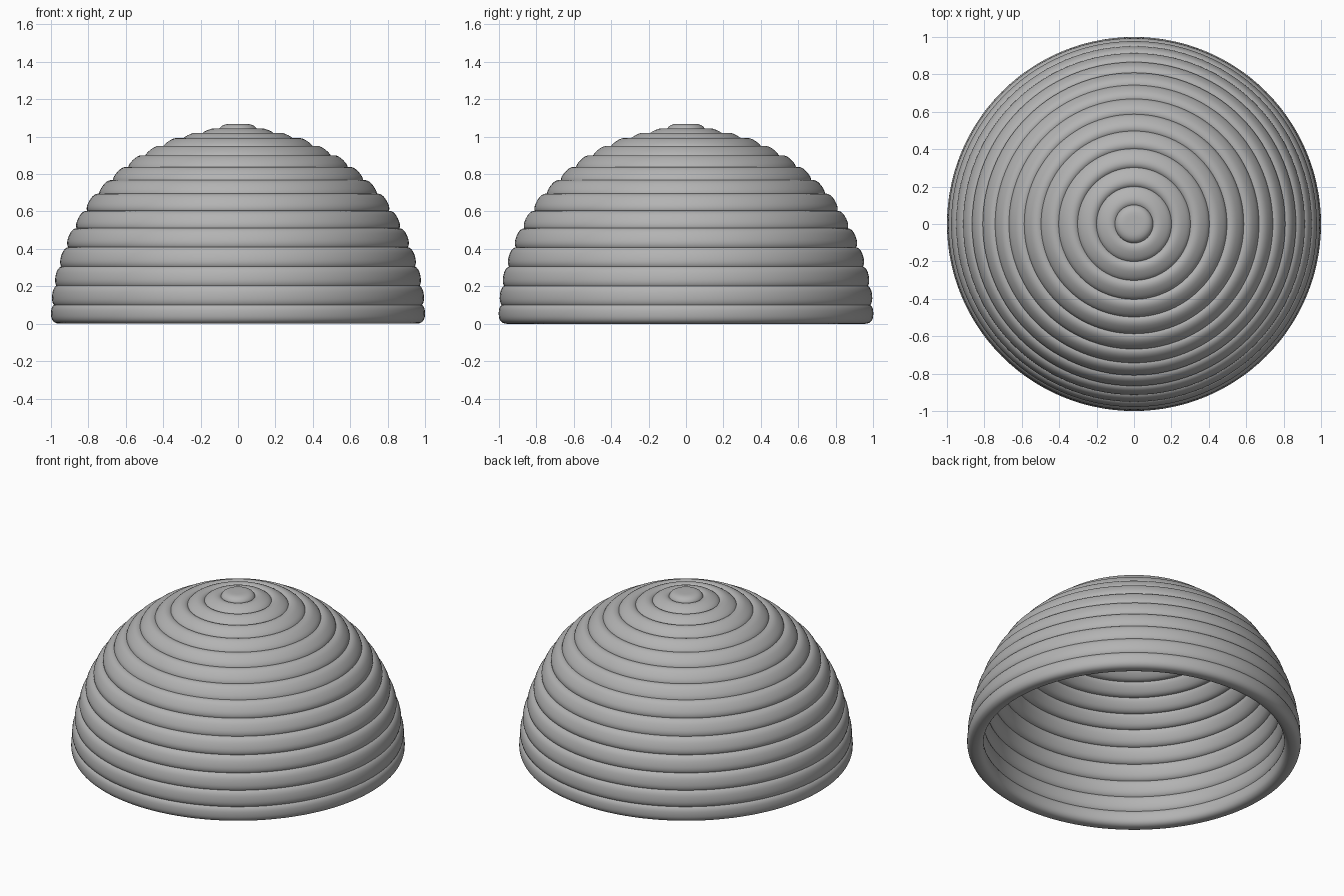
import bpy, bmesh, math

if "Cube" in bpy.data.objects:
    bpy.data.objects.remove(bpy.data.objects["Cube"])

SEG, PRO = 112, 32      # steps around the dome, steps around the cross-section
EXP = 2.5               # squareness of the cushion cross-section

# top height of each stacked course, bottom to top
tops = [0.11, 0.21, 0.309, 0.41, 0.511, 0.604, 0.695, 0.768,
        0.838, 0.90, 0.95, 0.992, 1.02, 1.044, 1.068]

clay = bpy.data.materials.new("grey_clay")
clay.diffuse_color = (0.45, 0.45, 0.45, 1)
clay.use_nodes = True
clay.node_tree.nodes["Principled BSDF"].inputs["Base Color"].default_value = clay.diffuse_color


def soft(v):
    return math.copysign(abs(v) ** (2 / EXP), v)


def cushion(outer, top, half_w, half_h, tilt):
    """Leaning cushion section whose outermost radius and top are as given."""
    c, s = math.cos(tilt), math.sin(tilt)
    pts = []
    for k in range(PRO):
        t = 2 * math.pi * k / PRO
        u, v = half_w * soft(math.cos(t)), half_h * soft(math.sin(t))
        pts.append((u * c - v * s, u * s + v * c))
    dr = outer - max(p[0] for p in pts)
    dz = top - max(p[1] for p in pts)
    return [(r + dr, z + dz) for r, z in pts]


def revolve(profile, name, closed=True):
    bm = bmesh.new()
    rings = []
    for s in range(SEG):
        a = 2 * math.pi * s / SEG
        rings.append([bm.verts.new((r * math.cos(a), r * math.sin(a), z))
                      for r, z in profile])
    n = len(profile)
    for s in range(SEG):
        p, q = rings[s], rings[(s + 1) % SEG]
        for k in range(n if closed else n - 1):
            j = (k + 1) % n
            bm.faces.new((p[k], q[k], q[j], p[j]))
    bmesh.ops.remove_doubles(bm, verts=bm.verts, dist=1e-5)
    bmesh.ops.recalc_face_normals(bm, faces=bm.faces)
    for f in bm.faces:
        f.smooth = True
    me = bpy.data.meshes.new(name)
    bm.to_mesh(me)
    bm.free()
    me.materials.append(clay)
    ob = bpy.data.objects.new(name, me)
    bpy.context.collection.objects.link(ob)


# ring courses following a hemisphere, leaning inwards towards the top
for i, top in enumerate(tops[:-1]):
    phi = math.radians(6 * i)
    half_h = 0.055 if i == 0 else 0.063
    revolve(cushion(math.cos(phi), top, 0.049, half_h, 0.85 * phi),
            f"ring_course_{i + 1}")

# closing cap disc with a sloping edge
rc, zc = math.cos(math.radians(84)) - 0.065, tops[-1] - 0.05
cap = [(0, zc - 0.05)]
for k in range(PRO // 2 + 1):
    t = -math.pi / 2 + 2 * math.pi * k / PRO
    cap.append((rc + 0.065 * soft(math.cos(t)), zc + 0.05 * soft(math.sin(t))))
cap.append((0, zc + 0.05))
revolve(cap, "cap_disc", False)
